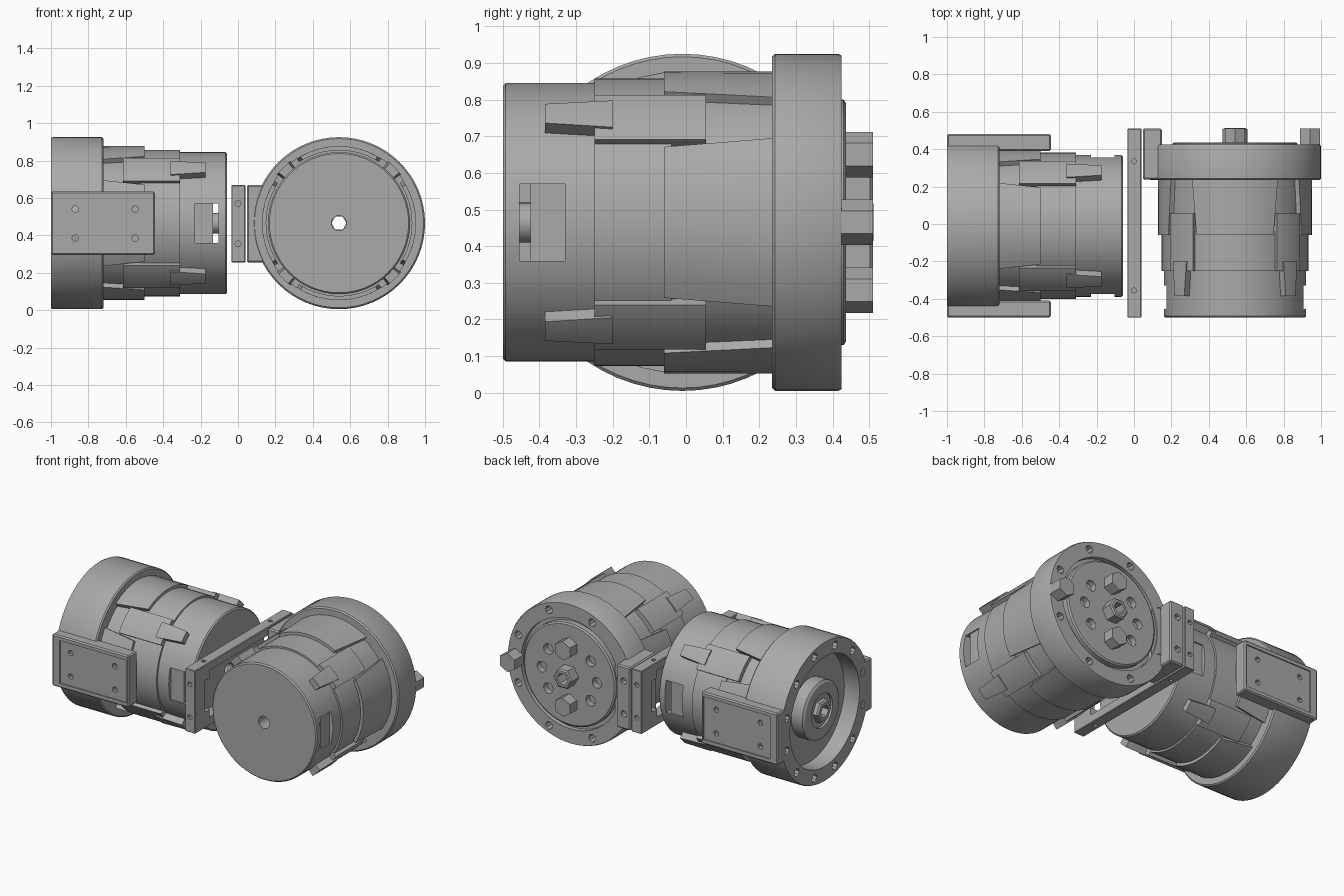
import bpy, bmesh
from math import pi, cos, sin, radians
from mathutils import Matrix, Vector

cube = bpy.data.objects.get("Cube")
if cube:
    bpy.data.objects.remove(cube, do_unlink=True)

metal = bpy.data.materials.new("grey_metal")
metal.use_nodes = True
GREY = (0.4, 0.4, 0.4, 1)
metal.diffuse_color = GREY
metal.node_tree.nodes["Principled BSDF"].inputs["Base Color"].default_value = GREY


def finish(name, bm, frame=Matrix()):
    """Turn a bmesh into a shaded object."""
    bmesh.ops.recalc_face_normals(bm, faces=bm.faces)
    mesh = bpy.data.meshes.new(name)
    bm.to_mesh(mesh)
    bm.free()
    mesh.transform(frame)
    mesh.materials.append(metal)
    mesh.shade_smooth()
    mesh.set_sharp_from_angle(angle=radians(30))
    ob = bpy.data.objects.new(name, mesh)
    bpy.context.collection.objects.link(ob)
    return ob


def cut(ob, bm, frame=Matrix()):
    """Subtract a bmesh from an object and bake the result."""
    cutter = finish("cutter", bm, frame)
    cutter.hide_render = True
    mod = ob.modifiers.new("cut", 'BOOLEAN')
    mod.operation, mod.solver, mod.object = 'DIFFERENCE', 'EXACT', cutter
    graph = bpy.context.evaluated_depsgraph_get()
    mesh = bpy.data.meshes.new_from_object(ob.evaluated_get(graph))
    ob.modifiers.clear()
    ob.data = mesh
    mesh.shade_smooth()
    mesh.set_sharp_from_angle(angle=radians(30))
    bpy.data.objects.remove(cutter, do_unlink=True)


def add_box(bm, lo, hi, bevel=0):
    lo, hi = Vector(lo), Vector(hi)
    m = Matrix.Translation((lo + hi) / 2) @ Matrix.Diagonal((*(hi - lo), 1))
    new = bmesh.ops.create_cube(bm, size=1, matrix=m)["verts"]
    if bevel:
        edges = list({e for v in new for e in v.link_edges})
        bmesh.ops.bevel(bm, geom=edges, offset=bevel, segments=1, affect='EDGES')


def add_rod(bm, centre, r, length, axis='Z', sides=12):
    turn = {'X': Matrix.Rotation(pi / 2, 4, 'Y'), 'Y': Matrix.Rotation(pi / 2, 4, 'X'), 'Z': Matrix()}[axis]
    bmesh.ops.create_cone(bm, cap_ends=True, segments=sides, radius1=r, radius2=r,
                          depth=length, matrix=Matrix.Translation(centre) @ turn)


def add_lathe(bm, profile, sides=64):
    """Spin a closed (radius, height) outline round the local axis."""
    rings = [[bm.verts.new((r * cos(2 * pi * i / sides), r * sin(2 * pi * i / sides), t))
              for r, t in profile] for i in range(sides)]
    n = len(profile)
    for i in range(sides):
        a, b = rings[i], rings[(i + 1) % sides]
        for k in range(n):
            j = (k + 1) % n
            bm.faces.new((a[k], b[k], b[j], a[j]))


def add_sector(bm, mid, half, r0, r1, t0, t1, taper=0.0, steps=8):
    """Curved raised pad; taper narrows its lower end."""
    cols = []
    for i in range(steps + 1):
        f = 2 * i / steps - 1
        lo, hi = radians(mid + f * (half - taper)), radians(mid + f * half)
        cols.append([bm.verts.new((r * cos(a), r * sin(a), t))
                     for r, t, a in ((r0, t0, lo), (r1, t0, lo), (r1, t1, hi), (r0, t1, hi))])
    for a, b in zip(cols, cols[1:]):
        for k in range(4):
            bm.faces.new((a[k], b[k], b[(k + 1) % 4], a[(k + 1) % 4]))
    bm.faces.new(cols[0])
    bm.faces.new(cols[-1])


def motor(side, frame, flange, rim, output, holes):
    """Motor along the local z axis: cap at the bottom, flange on top."""
    bm = bmesh.new()
    add_lathe(bm, [(.04, -.5), (.372, -.5), (.38, -.492), (.38, -.25), (.392, -.25), (.392, -.04),
                   (.385, -.04), (.385, flange), (.452, flange), (.46, flange + .008),
                   (.46, rim - .01), (.455, rim), (.36, rim)] + output)
    body = finish(side + "_motor_housing", bm, frame)

    # connector windows through the cap, and shallow pockets beside them
    bm = bmesh.new()
    add_box(bm, (-.5, -.105, -.455), (.5, .105, -.425))
    cut(body, bm, frame)
    bm = bmesh.new()
    for s in (-1, 1):
        add_box(bm, (min(s * .356, s * .5), -.105, -.43), (max(s * .356, s * .5), .105, -.33))
    cut(body, bm, frame)

    # ring of mounting holes
    bm = bmesh.new()
    for i in range(holes):
        a = 2 * pi * (i + .5) / holes
        add_rod(bm, (.41 * cos(a), .41 * sin(a), rim), .026, .12, sides=8)
    cut(body, bm, frame)

    # hollow shaft across the cap window
    bm = bmesh.new()
    add_lathe(bm, [(.04, -.47), (.055, -.47), (.055, -.41), (.04, -.41)], 16)
    finish(side + "_motor_shaft", bm, frame)

    # raised pads and corner lugs
    bm = bmesh.new()
    for q in range(4):
        add_sector(bm, 90 * q, 34, .37, .412, -.06, flange + .01, taper=4)
    finish(side + "_motor_pads", bm, frame)
    bm = bmesh.new()
    for q in range(4):
        mid = 45 + 90 * q
        add_sector(bm, mid, 12, .37, .414, -.25, .055)
        add_sector(bm, mid, 7, .365, .422, -.385, -.2, taper=2)
    finish(side + "_motor_lugs", bm, frame)
    return body


# left motor, lying front to back
left = Matrix.Translation((.54, 0, .465)) @ Matrix.Rotation(-pi / 2, 4, 'X')
left_body = motor("left", left, .235, .425,
                  [(.36, .395), (.335, .395), (.335, .43), (.325, .437), (.04, .437)], 8)
bm = bmesh.new()
for deg in (0, 40, 140, 180, 220, 320):
    a = radians(deg)
    add_rod(bm, (.2 * cos(a), .2 * sin(a), .437), .035, .08)
cut(left_body, bm, left)

# output bolts
bm = bmesh.new()
for x, y in ((0, .185), (0, -.185), (.4, 0)):
    add_rod(bm, (x, y, .465), .062, .09, sides=6)
add_lathe(bm, [(.04, .42), (.068, .42), (.068, .505), (.058, .512), (.04, .512)], 6)
finish("left_output_bolts", bm, left)

# right motor, lying sideways with a deep open flange
right = (Matrix.Translation((-.56, -.01, .465)) @ Matrix.Rotation(-pi / 2, 4, 'Y')
         @ Matrix.Rotation(pi / 2, 4, 'Z'))
motor("right", right, .16, .44,
      [(.36, .33), (.19, .33), (.19, .41), (.175, .42), (.11, .42), (.11, .405), (.04, .405)], 12)
bm = bmesh.new()
add_lathe(bm, [(.04, .39), (.075, .39), (.075, .43), (.065, .44), (.04, .44)], 6)
finish("right_output_nut", bm, right)

# mounting plates on both sides of the right motor
for name, s in (("front", -1), ("back", 1)):
    bm = bmesh.new()
    ends = sorted((-.01 + s * .4, -.01 + s * .49))
    add_box(bm, (-1, ends[0], .295), (-.445, ends[1], .635), .008)
    plate = finish(name + "_side_plate", bm)
    face = -.01 + s * .49
    bm = bmesh.new()
    add_box(bm, (-.945, face - .008, .325), (-.46, face + .008, .605))
    cut(plate, bm)
    bm = bmesh.new()
    for x in (-.87, -.55):
        for z in (.385, .54):
            add_rod(bm, (x, face, z), .018, .08, 'Y', 8)
    cut(plate, bm)

# bracket frame between the motors
bm = bmesh.new()
add_box(bm, (-.035, -.5, .255), (.04, .51, .668), .004)
bracket = finish("bracket_frame", bm)
bm = bmesh.new()
add_box(bm, (-.1, -.4, .31), (.1, .4, .615))
bmesh.ops.bevel(bm, geom=[e for e in bm.edges if abs(e.verts[0].co.x - e.verts[1].co.x) > .1],
                offset=.05, segments=4, affect='EDGES')
cut(bracket, bm)
bm = bmesh.new()
for y in (-.5, .51):
    for z in (.355, .57):
        add_rod(bm, (0, y, z), .016, .08, 'Y', 8)
for y in (-.355, .335):
    for z in (.255, .668):
        add_rod(bm, (0, y, z), .014, .06, 'Z', 8)
cut(bracket, bm)

# flange lug facing the bracket
bm = bmesh.new()
add_box(bm, (.047, .237, .255), (.15, .51, .668), .008)
lug = finish("flange_lug", bm)
bm = bmesh.new()
for z in (.355, .57):
    add_rod(bm, (.095, .51, z), .022, .1, 'Y', 8)
cut(lug, bm)
bm = bmesh.new()
add_box(bm, (.1, .24, .26), (.22, .42, .663))
finish("lug_web", bm)
